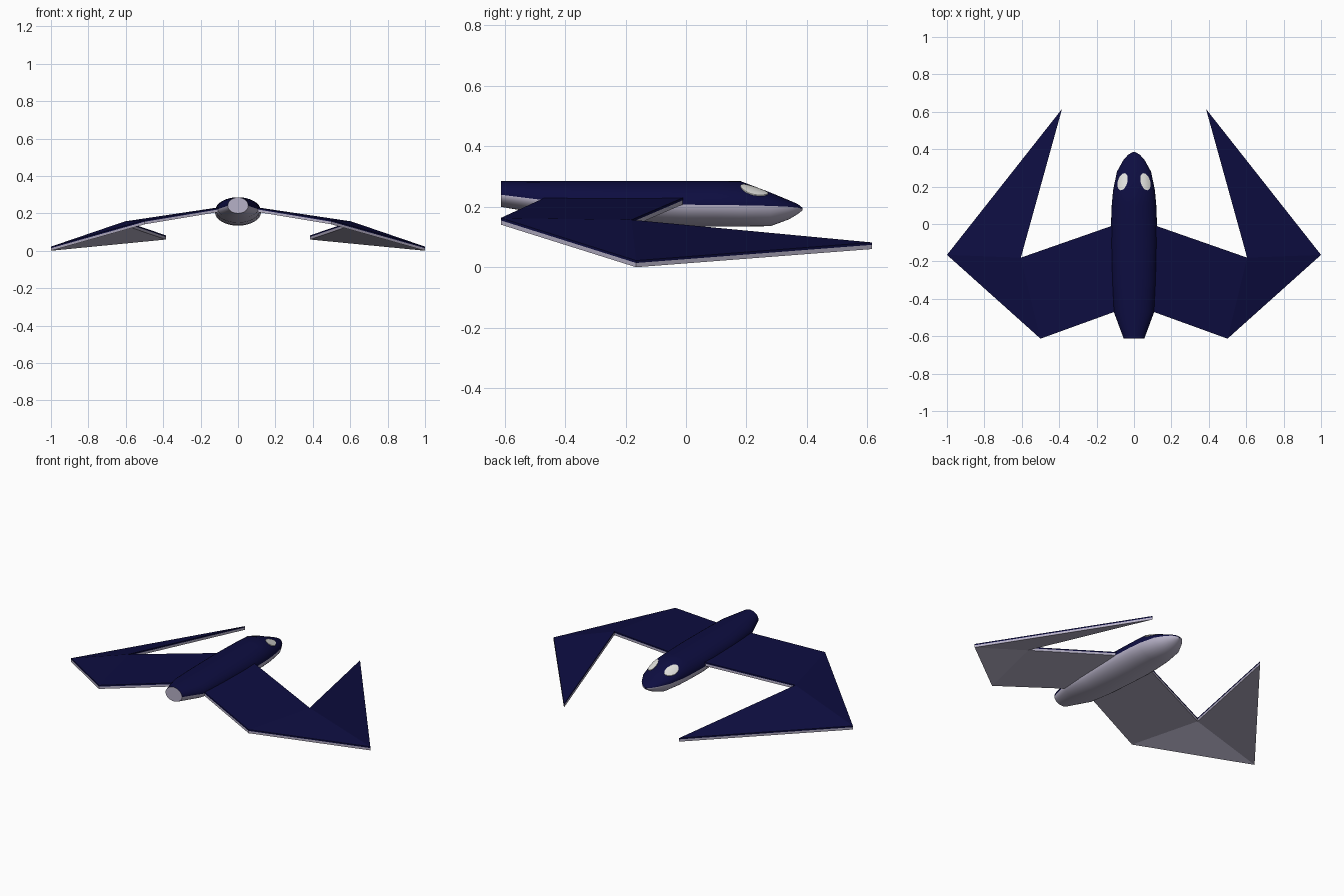
import bpy, bmesh, math

if "Cube" in bpy.data.objects:
    bpy.data.objects.remove(bpy.data.objects["Cube"])


def material(name, rgb):
    m = bpy.data.materials.new(name)
    m.diffuse_color = (*rgb, 1)
    m.use_nodes = True
    m.node_tree.nodes["Principled BSDF"].inputs["Base Color"].default_value = m.diffuse_color
    return m


NAVY = material("navy", (0.004, 0.004, 0.052))
LILAC = material("pale_lilac_grey", (0.47, 0.44, 0.57))
WHITE = material("off_white", (0.76, 0.76, 0.73))


def finish(name, bm, mats, smooth=False):
    bmesh.ops.recalc_face_normals(bm, faces=bm.faces)
    me = bpy.data.meshes.new(name)
    bm.to_mesh(me)
    bm.free()
    for m in mats:
        me.materials.append(m)
    ob = bpy.data.objects.new(name, me)
    bpy.context.collection.objects.link(ob)
    if smooth:
        bpy.ops.object.select_all(action='DESELECT')
        ob.select_set(True)
        bpy.context.view_layer.objects.active = ob
        bpy.ops.object.shade_smooth_by_angle(angle=math.radians(35))
    return ob


# Fuselage stations: y, half width, top z, widest z, bottom z
STATIONS = [
    (-0.613, 0.055, 0.285, 0.240, 0.200),
    (-0.47, 0.108, 0.286, 0.222, 0.175),
    (-0.30, 0.117, 0.286, 0.218, 0.150),
    (-0.10, 0.122, 0.286, 0.214, 0.137),
    (0.00, 0.123, 0.286, 0.207, 0.134),
    (0.10, 0.119, 0.286, 0.206, 0.134),
    (0.18, 0.112, 0.285, 0.205, 0.134),
    (0.28, 0.091, 0.247, 0.203, 0.136),
    (0.34, 0.058, 0.222, 0.200, 0.158),
    (0.37, 0.032, 0.209, 0.197, 0.176),
    (0.385, 0.006, 0.197, 0.193, 0.188),
]
SEG = 32

# Fuselage: lofted half-ellipses, navy above the widest line, pale below
bm = bmesh.new()
rings = []
for y, w, top, mid, bot in STATIONS:
    ring = []
    for i in range(SEG):
        a = 2 * math.pi * i / SEG
        s = math.sin(a)
        ring.append(bm.verts.new((w * math.cos(a), y, mid + s * (top - mid if s > 0 else mid - bot))))
    rings.append(ring)
for r0, r1 in zip(rings, rings[1:]):
    for i in range(SEG):
        j = (i + 1) % SEG
        f = bm.faces.new((r0[i], r0[j], r1[j], r1[i]))
        f.material_index = 0 if i < SEG // 2 else 1
bm.faces.new(rings[0]).material_index = 1
bm.faces.new(rings[-1]).material_index = 0
finish("fuselage", bm, [NAVY, LILAC], True)


def hull_top(x, y):
    """Height of the upper fuselage surface."""
    for a, b in zip(STATIONS, STATIONS[1:]):
        if a[0] <= y <= b[0]:
            t = (y - a[0]) / (b[0] - a[0])
            w, top, mid = (a[k] + t * (b[k] - a[k]) for k in (1, 2, 3))
            return mid + (top - mid) * math.sqrt(max(0, 1 - (x / w) ** 2))


# Wing outline (x, y, top z): root front, knee, forward tip, outer tip, rear corner, root rear
WING = [(0.05, 0.014, 0.240), (0.605, -0.18, 0.157), (0.385, 0.615, 0.082),
        (1.0, -0.165, 0.022), (0.5, -0.613, 0.163), (0.05, -0.45, 0.238)]
PANELS = [(0, 1, 4, 5), (1, 3, 4), (1, 2, 3)]


def wing(name, side):
    bm = bmesh.new()
    top, mid, low = ([bm.verts.new((side * x, y, z - d)) for x, y, z in WING] for d in (0, 0.008, 0.022))
    for p in PANELS:
        bm.faces.new([top[i] for i in p]).material_index = 0
        bm.faces.new([low[i] for i in p]).material_index = 1
    # Rim: thin navy upper band, pale lower band
    for i in range(len(WING)):
        j = (i + 1) % len(WING)
        bm.faces.new((top[i], top[j], mid[j], mid[i])).material_index = 0
        bm.faces.new((mid[i], mid[j], low[j], low[i])).material_index = 1
    finish(name, bm, [NAVY, LILAC])


def window(name, side):
    # Oval plate that hugs the nose
    bm = bmesh.new()

    def point(r, a):
        v = r * 0.046 * math.sin(a)
        x = 0.061 + r * 0.026 * math.cos(a) - 0.2 * v
        y = 0.226 + v
        return bm.verts.new((side * x, y, hull_top(x, y) + 0.003))
    n = 16
    centre = point(0, 0)
    loops = [[point(r, 2 * math.pi * i / n) for i in range(n)] for r in (0.33, 0.67, 1)]
    for i in range(n):
        j = (i + 1) % n
        bm.faces.new((centre, loops[0][i], loops[0][j]))
        for a, b in zip(loops, loops[1:]):
            bm.faces.new((a[i], b[i], b[j], a[j]))
    bmesh.ops.recalc_face_normals(bm, faces=bm.faces)
    if sum(f.normal.z for f in bm.faces) < 0:
        bmesh.ops.reverse_faces(bm, faces=bm.faces)
    # Give the plate a skirt down to the hull
    rim = [e for e in bm.edges if e.is_boundary]
    ext = bmesh.ops.extrude_edge_only(bm, edges=rim)
    for v in (g for g in ext["geom"] if isinstance(g, bmesh.types.BMVert)):
        v.co.z -= 0.006
    finish(name, bm, [WHITE], True)


for label, side in (("right", 1), ("left", -1)):
    wing(label + "_wing", side)
    window(label + "_nose_window", side)
